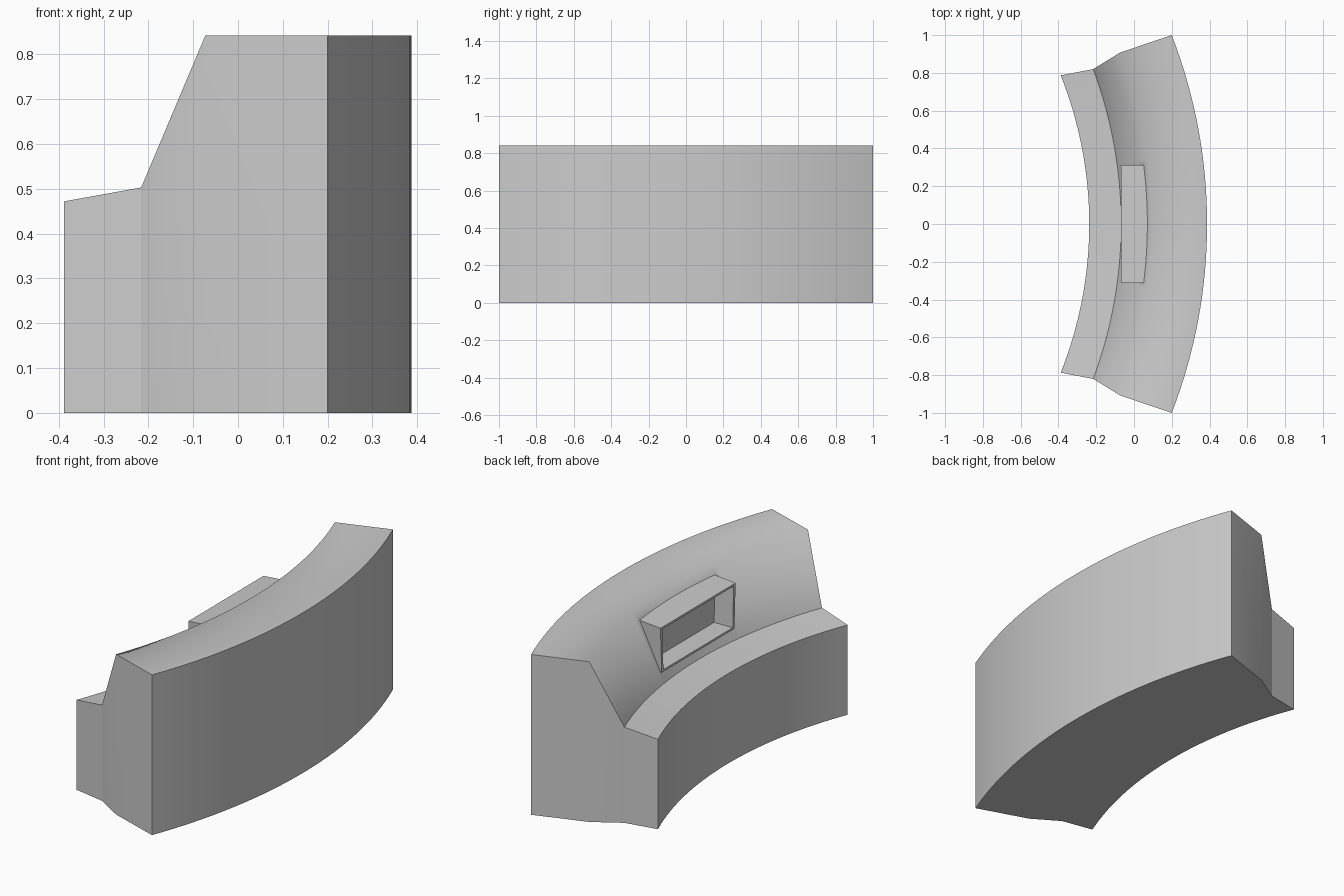
import bpy, bmesh, math

if "Cube" in bpy.data.objects:
    bpy.data.objects.remove(bpy.data.objects["Cube"])

grey = bpy.data.materials.new("plain_grey")
grey.diffuse_color = (0.6, 0.6, 0.6, 1)
grey.use_nodes = True
grey.node_tree.nodes["Principled BSDF"].inputs["Base Color"].default_value = grey.diffuse_color


def make_object(name, verts, faces):
    me = bpy.data.meshes.new(name)
    bm = bmesh.new()
    vs = [bm.verts.new(v) for v in verts]
    for f in faces:
        bm.faces.new([vs[i] for i in f])
    bmesh.ops.recalc_face_normals(bm, faces=bm.faces)
    bm.to_mesh(me)
    bm.free()
    me.materials.append(grey)
    ob = bpy.data.objects.new(name, me)
    bpy.context.collection.objects.link(ob)
    return ob


def wedge(name, front, back):
    """Block between a front and back section: (x, z, half width) bottom and top."""
    verts = [(x, s * w, z) for sec in (front, back)
             for (x, z, w), s in ((sec[0], 1), (sec[0], -1), (sec[1], -1), (sec[1], 1))]
    faces = [(0, 1, 2, 3), (4, 5, 6, 7)]
    faces += [(i, (i + 1) % 4, (i + 1) % 4 + 4, i + 4) for i in range(4)]
    return make_object(name, verts, faces)


def cut(ob, cutter):
    mod = ob.modifiers.new("cavity", 'BOOLEAN')
    mod.operation = 'DIFFERENCE'
    mod.solver = 'EXACT'
    mod.object = cutter
    bpy.context.view_layer.objects.active = ob
    bpy.ops.object.modifier_apply(modifier=mod.name)
    bpy.data.objects.remove(cutter)


def arc_point(xe, ye, xm, t):
    """Point on the arc from (xe,-ye) over (xm,0) to (xe,ye), t in -1..1."""
    s = xm - xe
    r = (ye * ye + s * s) / (2 * s)
    a = math.asin(ye / r) * t
    return xm - r + r * math.cos(a), r * math.sin(a)


# Curved body: rails given as end x, end y, middle x, top height
rails = [(-0.388, 0.787, -0.237, 0.472), (-0.216, 0.82, -0.068, 0.503),
         (-0.073, 0.908, 0.09, 0.842), (0.2, 1.0, 0.387, 0.842)]
N = 32
verts, faces = [], []
for i in range(N + 1):
    for xe, ye, xm, z in rails:
        x, y = arc_point(xe, ye, xm, 2 * i / N - 1)
        verts += [(x, y, 0), (x, y, z)]
for i in range(N):
    a, b = 8 * i, 8 * (i + 1)
    for k in range(3):
        p = 2 * k
        faces.append((a + p + 1, a + p + 3, b + p + 3, b + p + 1))   # upper surface
        faces.append((a + p, b + p, b + p + 2, a + p + 2))           # underside
    faces.append((a, a + 1, b + 1, b))                               # inner wall
    faces.append((a + 6, b + 6, b + 7, a + 7))                       # outer wall
for a in (0, 8 * N):
    for p in (0, 2, 4):
        faces.append((a + p, a + p + 2, a + p + 3, a + p + 1))       # end walls
body = make_object("curved_body", verts, faces)
cut(body, wedge("body_cutter",
                [(-0.3, 0.558, 0.297), (-0.3, 0.783, 0.303)],
                [(0.045, 0.558, 0.292), (0.045, 0.785, 0.298)]))

# Projecting hollow window frame on the sloped side
frame = wedge("window_frame",
              [(-0.07, 0.552, 0.302), (-0.07, 0.789, 0.312)],
              [(0.07, 0.552, 0.302), (0.1, 0.803, 0.312)])
cut(frame, wedge("frame_cutter",
                 [(-0.3, 0.563, 0.292), (-0.3, 0.778, 0.299)],
                 [(0.037, 0.563, 0.286), (0.037, 0.778, 0.293)]))

# Smooth the body along its curve and over the inner top ridge, keep other edges sharp
bm = bmesh.new()
bm.from_mesh(body.data)
for f in bm.faces:
    f.smooth = True
for e in bm.edges:
    if len(e.link_faces) != 2:
        continue
    angle = e.calc_face_angle(0)
    ridge = (all(v.co.z > 0.84 for v in e.verts)
             and all(f.normal.z > 0.2 for f in e.link_faces))
    e.smooth = ridge or angle < math.radians(20)
bm.to_mesh(body.data)
bm.free()
